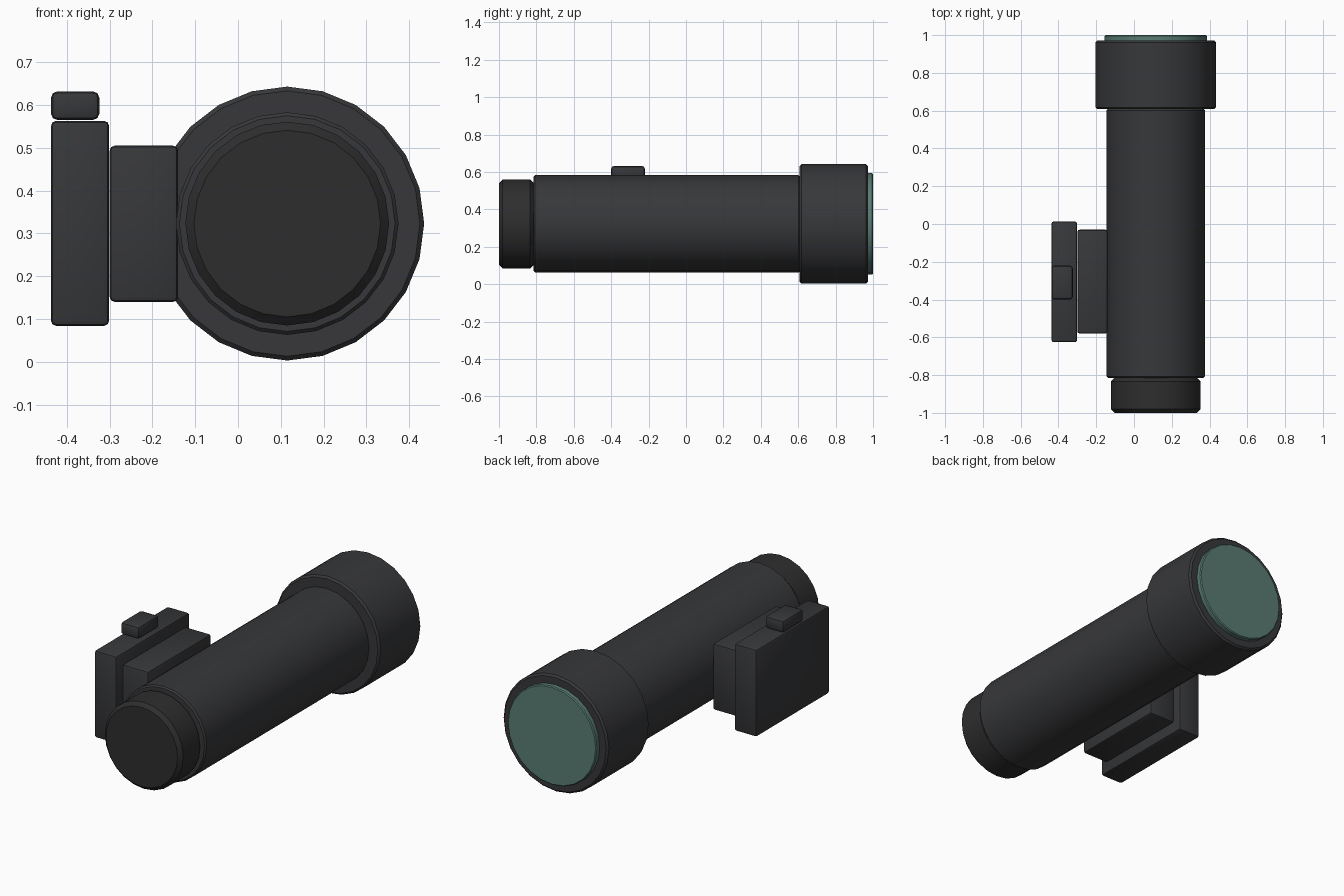
import bpy, bmesh, math

if "Cube" in bpy.data.objects:
    bpy.data.objects.remove(bpy.data.objects["Cube"])

CX, CZ, SIDES = 0.115, 0.323, 24


def material(name, rgb):
    m = bpy.data.materials.new(name)
    m.diffuse_color = (*rgb, 1)
    m.use_nodes = True
    m.node_tree.nodes["Principled BSDF"].inputs["Base Color"].default_value = m.diffuse_color
    return m


DARK = material("dark_housing", (0.038, 0.039, 0.042))
RUBBER = material("dark_rubber", (0.027, 0.027, 0.027))
GLASS = material("green_glass", (0.10, 0.20, 0.17))


def finish(name, bm, mat):
    bmesh.ops.recalc_face_normals(bm, faces=bm.faces)
    me = bpy.data.meshes.new(name)
    bm.to_mesh(me)
    bm.free()
    ob = bpy.data.objects.new(name, me)
    bpy.context.collection.objects.link(ob)
    me.materials.append(mat)
    bpy.ops.object.select_all(action='DESELECT')
    ob.select_set(True)
    bpy.context.view_layer.objects.active = ob
    bpy.ops.object.shade_smooth_by_angle(angle=math.radians(30))
    return ob


# Chamfered drum along the y axis
def drum(name, y0, y1, r, c, mat):
    bm = bmesh.new()
    rings = []
    for y, rad in ((y0, r - c), (y0 + c, r), (y1 - c, r), (y1, r - c)):
        rings.append([bm.verts.new((CX + rad * math.sin(i * math.tau / SIDES), y,
                                    CZ + rad * math.cos(i * math.tau / SIDES)))
                      for i in range(SIDES)])
    for a, b in zip(rings, rings[1:]):
        for i in range(SIDES):
            j = (i + 1) % SIDES
            bm.faces.new((a[i], a[j], b[j], b[i]))
    bm.faces.new(rings[0])
    bm.faces.new(rings[-1])
    finish(name, bm, mat)


# Box with softened edges, given by its limits
def block(name, x, y, z, c, mat):
    bm = bmesh.new()
    bmesh.ops.create_cube(bm, size=1)
    for v in bm.verts:
        v.co = [lo + (k + 0.5) * (hi - lo) for k, (lo, hi) in zip(v.co, (x, y, z))]
    bmesh.ops.bevel(bm, geom=bm.edges[:], offset=c, segments=2, profile=0.5, affect='EDGES')
    finish(name, bm, mat)


# Optical tube
drum("eyepiece_cap", -1.0, -0.813, 0.238, 0.02, RUBBER)
drum("main_tube", -0.815, 0.61, 0.26, 0.008, DARK)
drum("front_hood", 0.608, 0.972, 0.32, 0.01, DARK)
drum("lens", 0.93, 1.0, 0.271, 0.005, GLASS)

# Side mount, clamp plate and button
block("mount_block", (-0.30, -0.14), (-0.58, -0.03), (0.14, 0.505), 0.012, DARK)
block("clamp_plate", (-0.437, -0.301), (-0.626, 0.013), (0.084, 0.563), 0.012, DARK)
block("button", (-0.437, -0.324), (-0.40, -0.22), (0.565, 0.632), 0.015, DARK)
